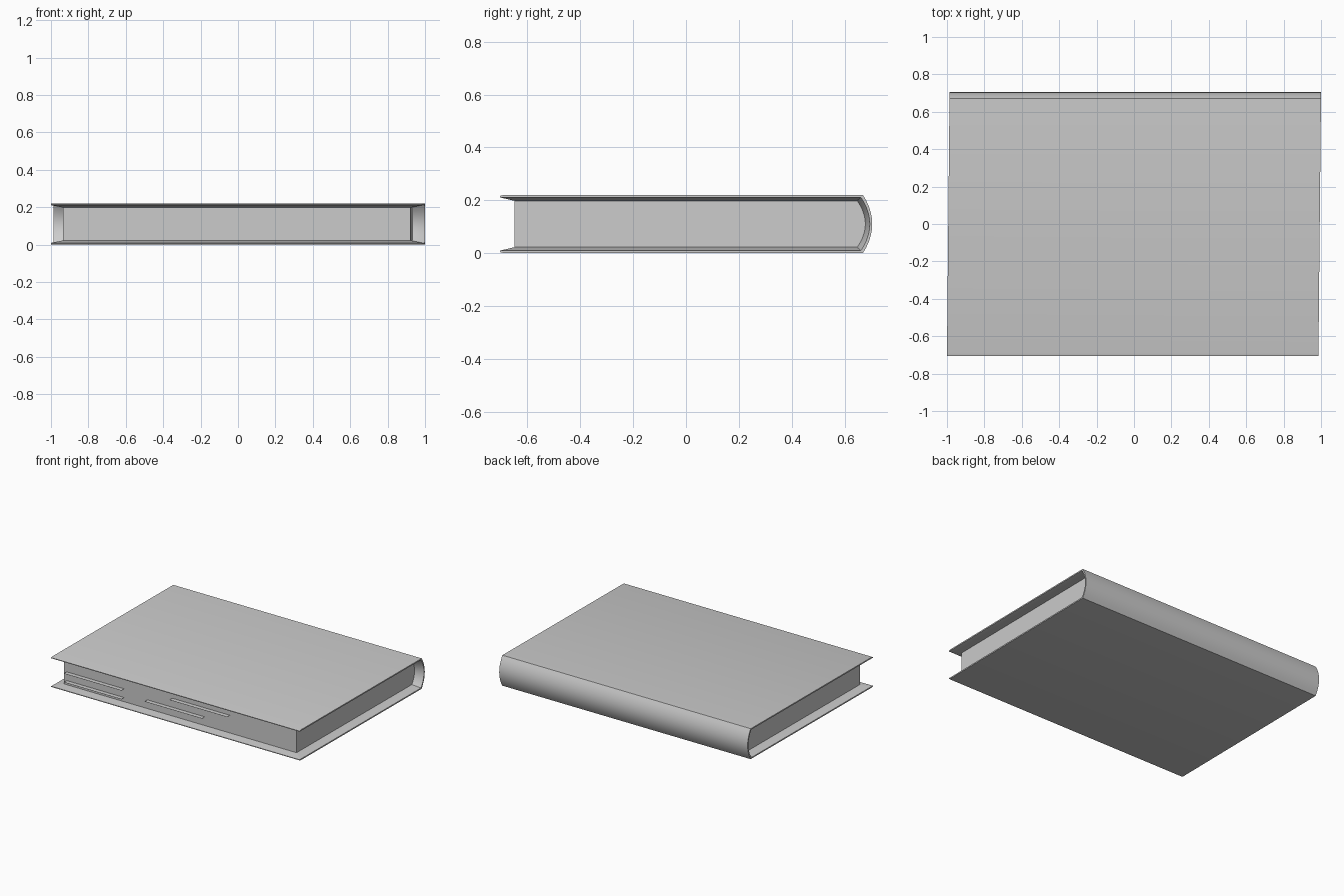
import bpy, bmesh

if "Cube" in bpy.data.objects:
    bpy.data.objects.remove(bpy.data.objects["Cube"])

SHEAR = 0.01      # the book is slightly skewed along its length
HALF = 0.993      # half length of the cover
PAGE = 0.93       # half length of the page block
SEG = 10          # segments across the rounded spine


def profile(front, inset, back, depth):
    """Open U outline in (y, z): bottom fore edge, round the spine, top fore edge."""
    low, mid = inset, 0.11
    pts = [(front, low)]
    for i in range(SEG + 1):
        t = -1 + 2 * i / SEG
        pts.append((back + depth * (1 - t * t), mid + t * (mid - low)))
    pts.append((front, 2 * mid - low))
    return pts


def finish(bm, name):
    for v in bm.verts:
        v.co.x += SHEAR * v.co.y
    mesh = bpy.data.meshes.new(name)
    bm.to_mesh(mesh)
    bm.free()
    obj = bpy.data.objects.new(name, mesh)
    bpy.context.collection.objects.link(obj)
    return obj


def ring(bm, pts, x):
    return [bm.verts.new((x, y, z)) for y, z in pts]


def bridge(bm, a, b):
    for i in range(len(a) - 1):
        bm.faces.new((a[i], a[i + 1], b[i + 1], b[i]))


# Section outlines: outer skin, thin rim, and the line where cover meets pages
outer = profile(-0.69, 0.0, 0.67, 0.035)
outer = [(-0.705, 0.004)] + outer + [(-0.705, 0.216)]
rim = profile(-0.705, 0.009, 0.662, 0.034)
rim.insert(1, (-0.69, 0.009))
rim.insert(-1, (-0.69, 0.211))
inner = profile(-0.65, 0.022, 0.648, 0.031)
inner.insert(1, (-0.64, 0.022))
inner.insert(-1, (-0.64, 0.198))

# Cover: outer skin, rims at both ends, sloping turn-ins down to the pages
bm = bmesh.new()
left = [ring(bm, inner, -PAGE), ring(bm, rim, -HALF), ring(bm, outer, -HALF)]
right = [ring(bm, outer, HALF), ring(bm, rim, HALF), ring(bm, inner, PAGE)]
rings = left + right
for a, b in zip(rings, rings[1:]):
    bridge(bm, a, b)
bridge(bm, rings[-1], rings[0])
# fore-edge strips of both boards
for k in (0, -1):
    l_in, l_rim, l_out, r_out, r_rim, r_in = [r[k] for r in rings]
    bm.faces.new((l_out, r_out, r_rim, l_rim))
    bm.faces.new((l_rim, r_rim, r_in, l_in))
bmesh.ops.recalc_face_normals(bm, faces=bm.faces)
cover = finish(bm, "cover")

# Page block: fills the inside of the cover
bm = bmesh.new()
a, b = ring(bm, inner, -PAGE), ring(bm, inner, PAGE)
bridge(bm, a, b)
bm.faces.new((a[0], b[0], b[-1], a[-1]))
bm.faces.new(a)
bm.faces.new(b)
bmesh.ops.recalc_face_normals(bm, faces=bm.faces)
pages = finish(bm, "page_block")

# Loose page slips sticking out of the fore edge
for i, (x0, z) in enumerate([(-0.908, 0.115), (-0.908, 0.052),
                             (-0.063, 0.15), (-0.263, 0.085)]):
    bm = bmesh.new()
    bm.faces.new([bm.verts.new(p) for p in ((x0, -0.683, z), (x0 + 0.46, -0.683, z),
                                            (x0 + 0.46, -0.65, z), (x0, -0.65, z))])
    finish(bm, f"page_slip_{i + 1}")

# Smooth the rounded spine, keep board edges crisp
for obj in (cover, pages):
    bpy.ops.object.select_all(action='DESELECT')
    obj.select_set(True)
    bpy.context.view_layer.objects.active = obj
    bpy.ops.object.shade_smooth_by_angle(angle=0.6)
